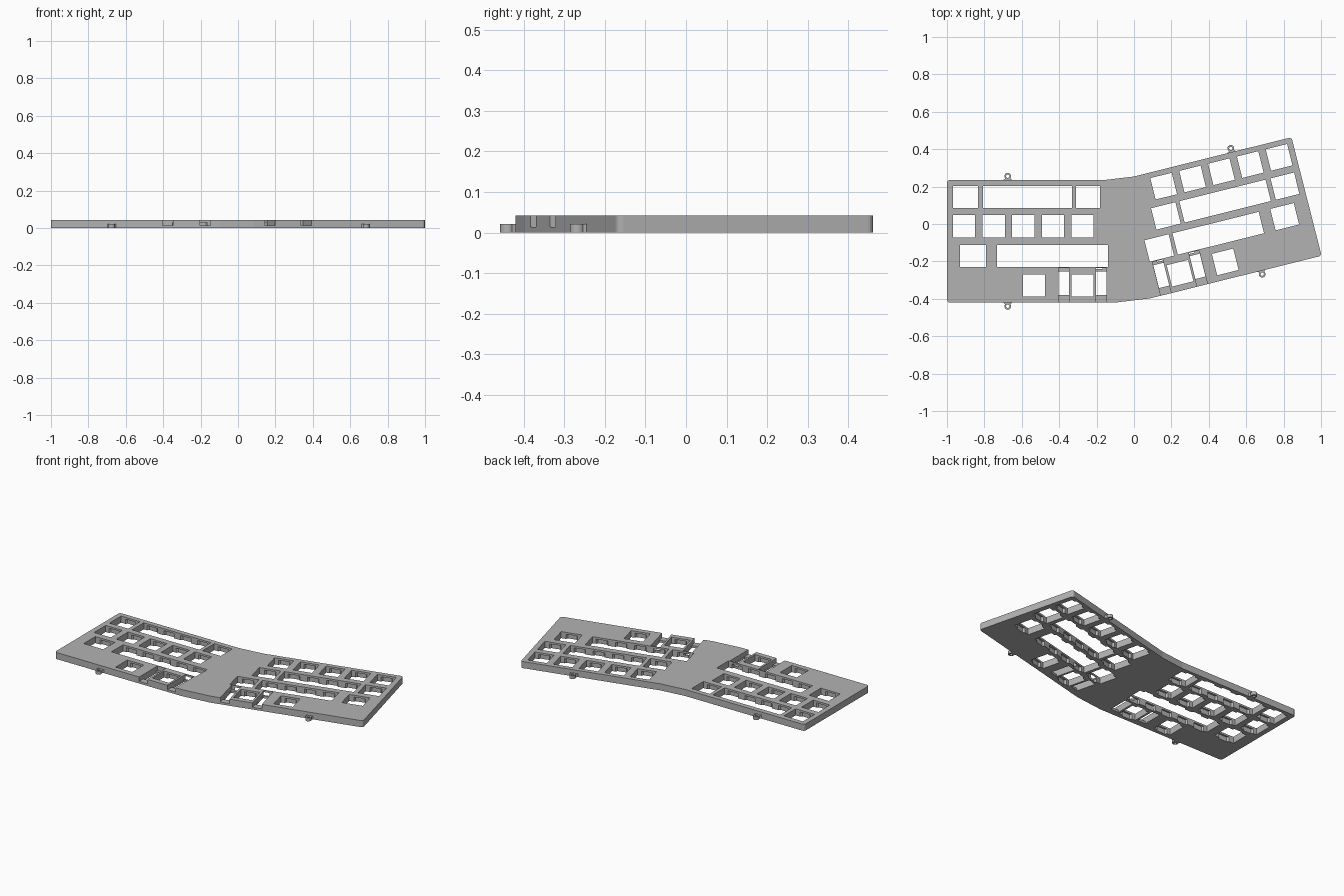
import bpy, bmesh, math
from mathutils import Matrix, Vector

cube = bpy.data.objects.get("Cube")
if cube:
    bpy.data.objects.remove(cube, do_unlink=True)

THICK = 0.042      # plate thickness
LIP = 0.03         # clip pockets sit below this height
LEDGE = 0.014      # floor of the open front notches
KEY = 0.118        # single switch opening
TILT = Matrix.Rotation(math.radians(14), 4, 'Z')
FLAT = Matrix.Identity(4)

grey = bpy.data.materials.new("plate_grey")
grey.use_nodes = True
grey.diffuse_color = (0.45, 0.45, 0.45, 1)
grey.node_tree.nodes["Principled BSDF"].inputs["Base Color"].default_value = grey.diffuse_color


def make_object(name, bm):
    mesh = bpy.data.meshes.new(name)
    bmesh.ops.recalc_face_normals(bm, faces=bm.faces)
    bm.to_mesh(mesh)
    bm.free()
    mesh.materials.append(grey)
    obj = bpy.data.objects.new(name, mesh)
    bpy.context.collection.objects.link(obj)
    return obj


def prism(bm, points, z0, z1, frame=FLAT):
    """Extrude a flat outline between two heights."""
    face = bm.faces.new([bm.verts.new(frame @ Vector((x, y, z0))) for x, y in points])
    top = bmesh.ops.extrude_face_region(bm, geom=[face])["geom"]
    verts = [v for v in top if isinstance(v, bmesh.types.BMVert)]
    bmesh.ops.translate(bm, verts=verts, vec=(0, 0, z1 - z0))


def box(bm, x0, x1, y0, y1, z0, z1, frame):
    prism(bm, [(x0, y0), (x1, y0), (x1, y1), (x0, y1)], z0, z1, frame)


def opening(bm, x, y, width, frame):
    """Switch opening with undercut clip pockets on its front and back walls."""
    h = KEY / 2
    box(bm, x - width / 2, x + width / 2, y - h, y + h, -0.02, 0.06, frame)
    count = max(1, round(width / KEY))
    for i in range(count):
        px = x + ((i + 0.5) / count - 0.5) * width
        d = h + 0.011
        prism(bm, [(px - 0.036, y), (px - 0.036, y + h), (px - 0.028, y + d),
                   (px + 0.028, y + d), (px + 0.036, y + h), (px + 0.036, y)],
              -0.02, LIP, frame)
        prism(bm, [(px - 0.036, y), (px - 0.036, y - h), (px - 0.028, y - d),
                   (px + 0.028, y - d), (px + 0.036, y - h), (px + 0.036, y)],
              -0.02, LIP, frame)


def side_slot(bm, x, y, frame):
    """Slot beside a front key, with a stepped notch open to the front edge."""
    box(bm, x - 0.028, x + 0.028, y - 0.05, y + 0.076, -0.02, 0.06, frame)
    box(bm, x - 0.0285, x + 0.0285, y - 0.13, y + 0.094, LEDGE, 0.061, frame)


def cut_half(name, rows, stabilised, frame):
    bm = bmesh.new()
    for y, holes in rows:
        for x, width in holes:
            opening(bm, x, y, width, frame)
    x, y = stabilised
    for side in (-0.1, 0.1):
        side_slot(bm, x + side, y, frame)
    cutter = make_object(name, bm)
    cutter.hide_render = True
    return cutter


# Bent plate with rounded outer corners
outline = [(-1, -0.42), (-0.1, -0.42), (0.085, -0.398), (1.003, -0.17),
           (0.842, 0.464), (0, 0.254), (-0.16, 0.235), (-1, 0.235)]
bm = bmesh.new()
prism(bm, outline, 0, THICK)
corners = [outline[i] for i in (0, 3, 4, 7)]
posts = [e for e in bm.edges
         if abs(e.verts[0].co.z - e.verts[1].co.z) > 0.01
         and any((e.verts[0].co.xy - Vector(c)).length < 0.001 for c in corners)]
bmesh.ops.bevel(bm, geom=posts, offset=0.016, segments=5, profile=0.5, affect='EDGES')
plate = make_object("switch_plate", bm)

# Switch openings of each half, listed row by row as (centre, width)
right_side_rows = [
    (0.144, [(-0.901, 0.134), (-0.57, 0.475), (-0.246, 0.128)]),
    (-0.012, [(-0.908 + 0.158 * i, KEY) for i in range(5)]),
    (-0.171, [(-0.86, 0.138), (-0.436, 0.594)]),
    (-0.329, [(-0.534, KEY), (-0.275, KEY)]),
]
left_side_rows = [
    (0.158, [(0.203 + 0.159 * i, KEY) for i in range(5)]),
    (0.001, [(0.176, 0.134), (0.502, 0.475), (0.832, 0.13)]),
    (-0.157, [(0.1, 0.134), (0.425, 0.475), (0.791, 0.13)]),
    (-0.315, [(0.175, KEY), (0.424, KEY)]),
]
cutters = [
    cut_half("right_openings_cutter", right_side_rows, (-0.275, -0.329), FLAT),
    cut_half("left_openings_cutter", left_side_rows, (0.175, -0.315), TILT),
]
for cutter in cutters:
    mod = plate.modifiers.new("openings", 'BOOLEAN')
    mod.operation = 'DIFFERENCE'
    mod.solver = 'EXACT'
    mod.use_self = True
    mod.object = cutter

# Apply the cuts and discard the cutters
bpy.context.view_layer.objects.active = plate
plate.select_set(True)
for mod in list(plate.modifiers):
    bpy.ops.object.modifier_apply(modifier=mod.name)
for cutter in cutters:
    bpy.data.objects.remove(cutter, do_unlink=True)


def mounting_ring(name, x, y, direction, frame):
    """Small eyelet with a short neck reaching back to the plate edge."""
    bm = bmesh.new()
    sides, loops = 20, []
    for radius, z in ((0.018, 0), (0.018, 0.021), (0.009, 0.021), (0.009, 0)):
        loops.append([bm.verts.new((x + radius * math.cos(math.tau * i / sides),
                                    y + radius * math.sin(math.tau * i / sides), z))
                      for i in range(sides)])
    for k in range(4):
        a, b = loops[k], loops[(k + 1) % 4]
        for i in range(sides):
            j = (i + 1) % sides
            bm.faces.new((a[i], a[j], b[j], b[i]))
    bmesh.ops.transform(bm, matrix=frame, verts=bm.verts)
    near, far = y - direction * 0.011, y - direction * 0.022
    prism(bm, [(x - 0.013, near), (x + 0.013, near), (x + 0.026, far), (x - 0.026, far)],
          0, 0.021, frame)
    ring = make_object(name, bm)
    bpy.context.view_layer.objects.active = ring
    bpy.ops.object.select_all(action='DESELECT')
    ring.select_set(True)
    bpy.ops.object.shade_smooth_by_angle(angle=math.radians(30))


# Screw eyelets on the back and front edges
mounting_ring("right_back_eyelet", -0.675, 0.255, 1, FLAT)
mounting_ring("right_front_eyelet", -0.675, -0.44, -1, FLAT)
mounting_ring("left_back_eyelet", 0.6, 0.267, 1, TILT)
mounting_ring("left_front_eyelet", 0.6, -0.426, -1, TILT)
